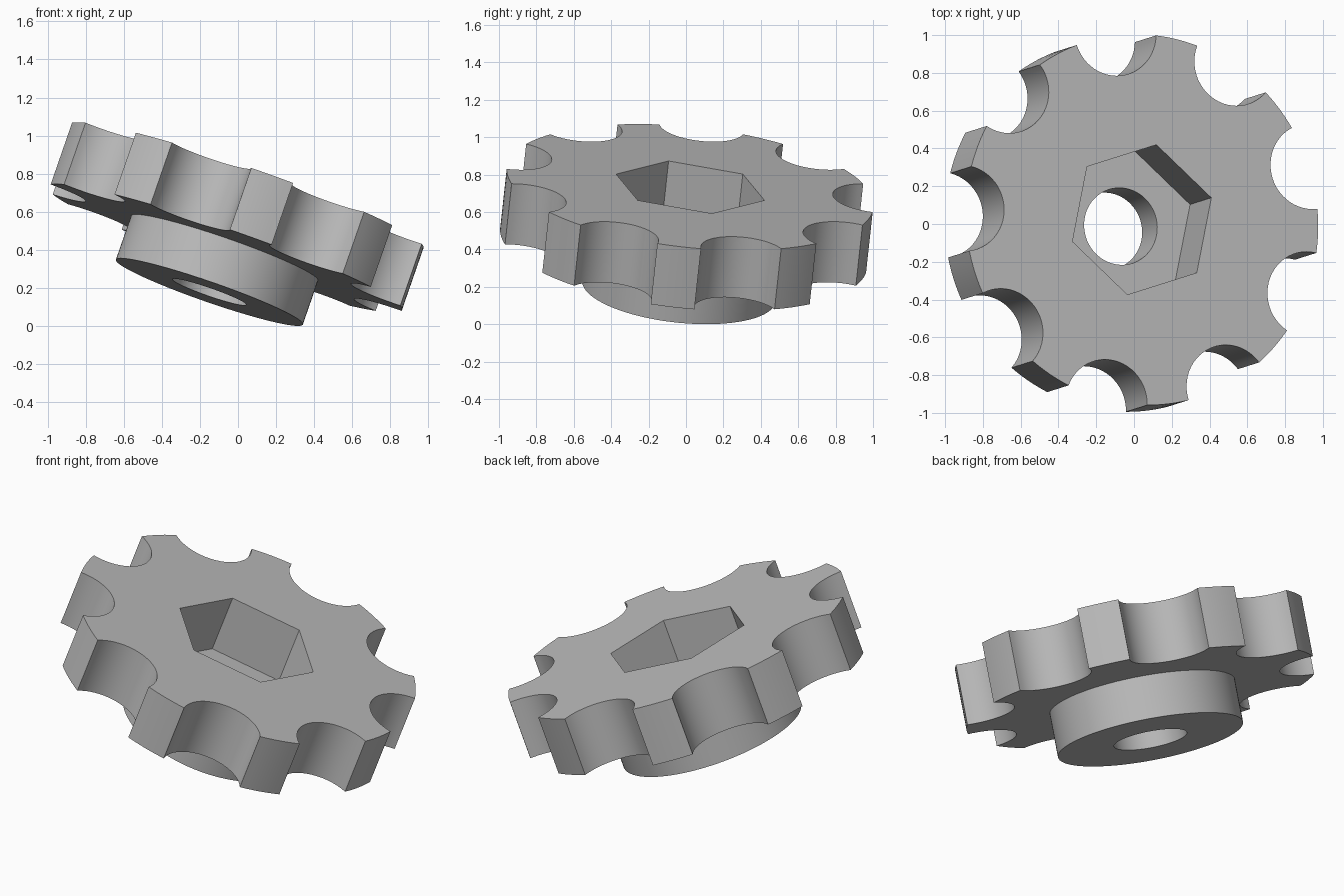
import bpy, bmesh
from math import sin, cos, acos, pi, radians
from mathutils import Matrix, Vector

if "Cube" in bpy.data.objects:
    bpy.data.objects.remove(bpy.data.objects["Cube"])

# Dimensions
RIM, NOTCH_R, NOTCH_C, NOTCHES = 0.987, 0.228, 1.0, 9
PLATE, TOTAL = 0.345, 0.59
BOSS_R, BORE_R, HEX_R = 0.52, 0.205, 0.41

# Material
grey = bpy.data.materials.new("plain_grey")
grey.use_nodes = True
colour = (0.5, 0.5, 0.5, 1)
grey.diffuse_color = colour
grey.node_tree.nodes["Principled BSDF"].inputs["Base Color"].default_value = colour

# Tilt of the whole part, leaning towards its left and back
tilt = Matrix.Rotation(radians(17.5), 4, 'Z') @ Matrix.Rotation(radians(20), 4, 'Y')
top_z = TOTAL * cos(radians(20)) + BOSS_R * sin(radians(20))
place = Matrix.Translation((0.042, 0.023, top_z)) @ tilt


def ring(radius, count):
    return [Vector((radius * cos(2 * pi * i / count), radius * sin(2 * pi * i / count), 0))
            for i in range(count)]


def scalloped_outline(steps=24, tooth_steps=6):
    """Round rim with circular finger notches cut into it."""
    half = acos((RIM**2 + NOTCH_C**2 - NOTCH_R**2) / (2 * RIM * NOTCH_C))
    corner = Vector((RIM * cos(half) - NOTCH_C, RIM * sin(half)))
    sweep = acos(-corner.x / NOTCH_R)
    pitch = 2 * pi / NOTCHES
    points = []
    for n in range(NOTCHES):
        turn = Matrix.Rotation(n * pitch, 3, 'Z')
        for i in range(steps + 1):
            a = pi + sweep * (1 - 2 * i / steps)
            points.append(turn @ Vector((NOTCH_C + NOTCH_R * cos(a), -NOTCH_R * sin(-a) * 1, 0)))
        # order the notch from its lower to its upper corner
        notch = points[-(steps + 1):]
        if (turn.inverted() @ notch[0]).y > 0:
            points[-(steps + 1):] = notch[::-1]
        for i in range(1, tooth_steps):
            a = half + (pitch - 2 * half) * i / tooth_steps
            points.append(turn @ Vector((RIM * cos(a), RIM * sin(a), 0)))
    return points


def pierced_prism(name, outer, inner, bottom, top):
    """Straight-walled solid with an opening through it."""
    bm = bmesh.new()
    caps = {bottom: [], top: []}
    for loop in (outer, inner):
        levels = []
        for z in (bottom, top):
            verts = [bm.verts.new((p.x, p.y, z)) for p in loop]
            levels.append(verts)
            caps[z] += [bm.edges.new((verts[i - 1], verts[i])) for i in range(len(verts))]
        low, high = levels
        for i in range(len(loop)):
            bm.faces.new((low[i - 1], low[i], high[i], high[i - 1]))
    for edges in caps.values():
        bmesh.ops.triangle_fill(bm, edges=edges, use_beauty=True)
    bmesh.ops.recalc_face_normals(bm, faces=bm.faces)
    mesh = bpy.data.meshes.new(name)
    bm.to_mesh(mesh)
    bm.free()
    mesh.materials.append(grey)
    obj = bpy.data.objects.new(name, mesh)
    obj.matrix_world = place
    bpy.context.collection.objects.link(obj)
    bpy.ops.object.select_all(action='DESELECT')
    obj.select_set(True)
    bpy.context.view_layer.objects.active = obj
    bpy.ops.object.shade_smooth_by_angle(angle=radians(30))
    return obj


# Grip plate with hexagonal pocket
pierced_prism("grip_plate", scalloped_outline(), ring(HEX_R, 6), -PLATE, 0)
# Round boss below, with the bolt bore; its top is the pocket floor
pierced_prism("boss", ring(BOSS_R, 96), ring(BORE_R, 64), -TOTAL, -PLATE)
